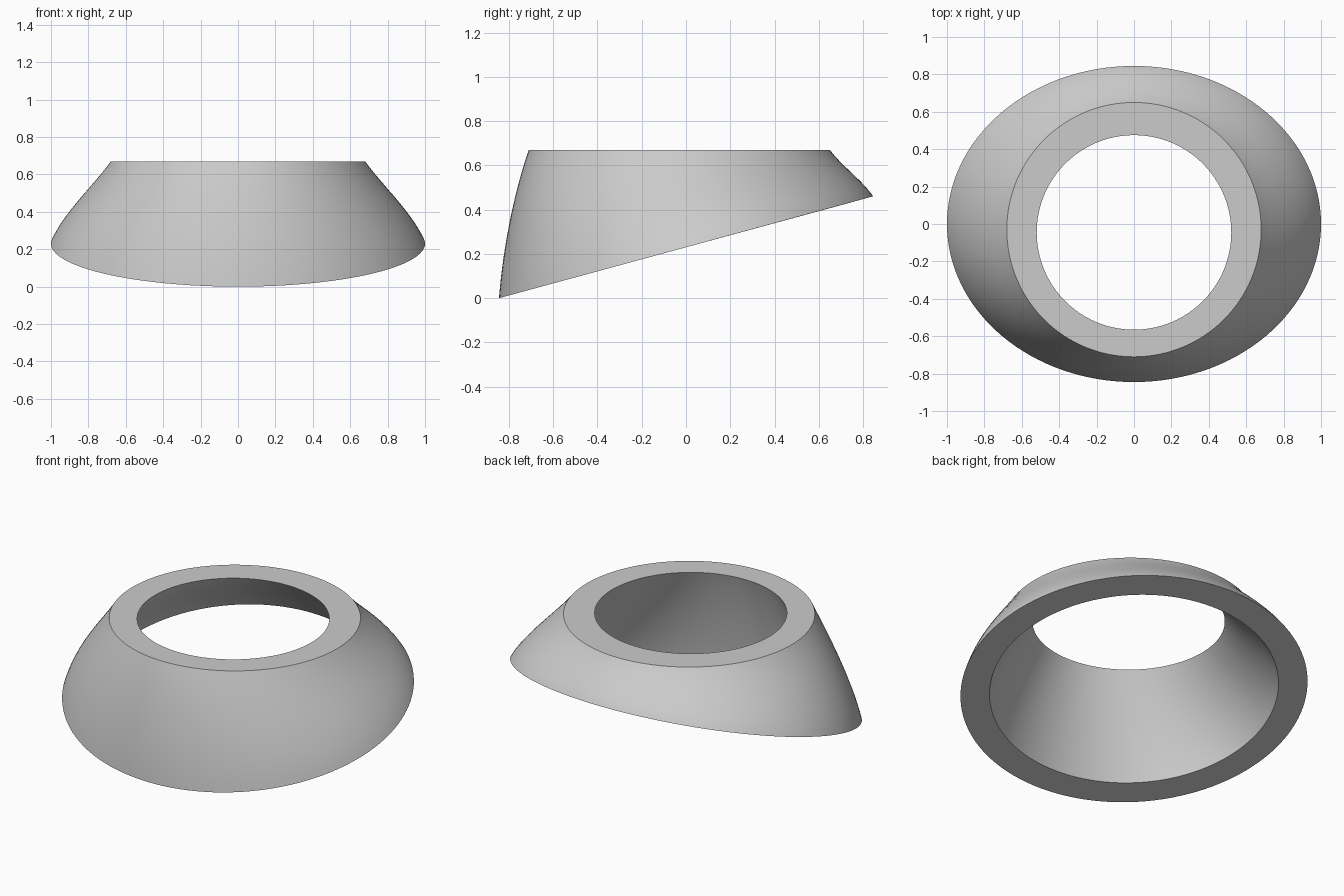
import bpy, bmesh, math

cube = bpy.data.objects.get("Cube")
if cube:
    bpy.data.objects.remove(cube, do_unlink=True)

SEGMENTS, STEPS = 128, 16

# Control rings: half width, front y, back y, front z, back z
OUTER = [(1.0, -0.845, 0.845, 0.0, 0.46),
         (0.93, -0.825, 0.80, 0.25, 0.53),
         (0.77, -0.77, 0.71, 0.50, 0.59),
         (0.68, -0.71, 0.65, 0.67, 0.67)]
INNER = [(0.835, -0.70, 0.70, 0.04, 0.42),
         (0.765, -0.675, 0.65, 0.26, 0.50),
         (0.61, -0.62, 0.53, 0.51, 0.58),
         (0.52, -0.565, 0.475, 0.67, 0.67)]


def blend(rings, t):
    """Cubic blend of the four control rings."""
    s = 1 - t
    weights = (s**3, 3 * s * s * t, 3 * s * t * t, t**3)
    return [sum(w * v for w, v in zip(weights, values)) for values in zip(*rings)]


def add_ring(bm, ring):
    """Tilted ellipse of vertices."""
    half, y0, y1, z0, z1 = ring
    verts = []
    for i in range(SEGMENTS):
        a = math.tau * i / SEGMENTS
        f = (1 + math.sin(a)) / 2
        verts.append(bm.verts.new((half * math.cos(a), y0 + (y1 - y0) * f, z0 + (z1 - z0) * f)))
    return verts


# Closed cross-section: up the outer wall, then down the inner wall
bm = bmesh.new()
ts = [i / STEPS for i in range(STEPS + 1)]
loops = [add_ring(bm, blend(OUTER, t)) for t in ts]
loops += [add_ring(bm, blend(INNER, t)) for t in reversed(ts)]
for a, b in zip(loops, loops[1:] + loops[:1]):
    for i in range(SEGMENTS):
        j = (i + 1) % SEGMENTS
        bm.faces.new((a[i], a[j], b[j], b[i]))
bmesh.ops.recalc_face_normals(bm, faces=bm.faces)

mesh = bpy.data.meshes.new("angled_collar")
bm.to_mesh(mesh)
bm.free()
collar = bpy.data.objects.new("angled_collar", mesh)
bpy.context.collection.objects.link(collar)

# Plain grey material
grey = bpy.data.materials.new("light_grey")
grey.use_nodes = True
colour = (0.6, 0.6, 0.6, 1)
grey.diffuse_color = colour
grey.node_tree.nodes["Principled BSDF"].inputs["Base Color"].default_value = colour
mesh.materials.append(grey)

# Smooth walls with crisp rims
bpy.ops.object.select_all(action="DESELECT")
collar.select_set(True)
bpy.context.view_layer.objects.active = collar
bpy.ops.object.shade_smooth_by_angle(angle=math.radians(30))
